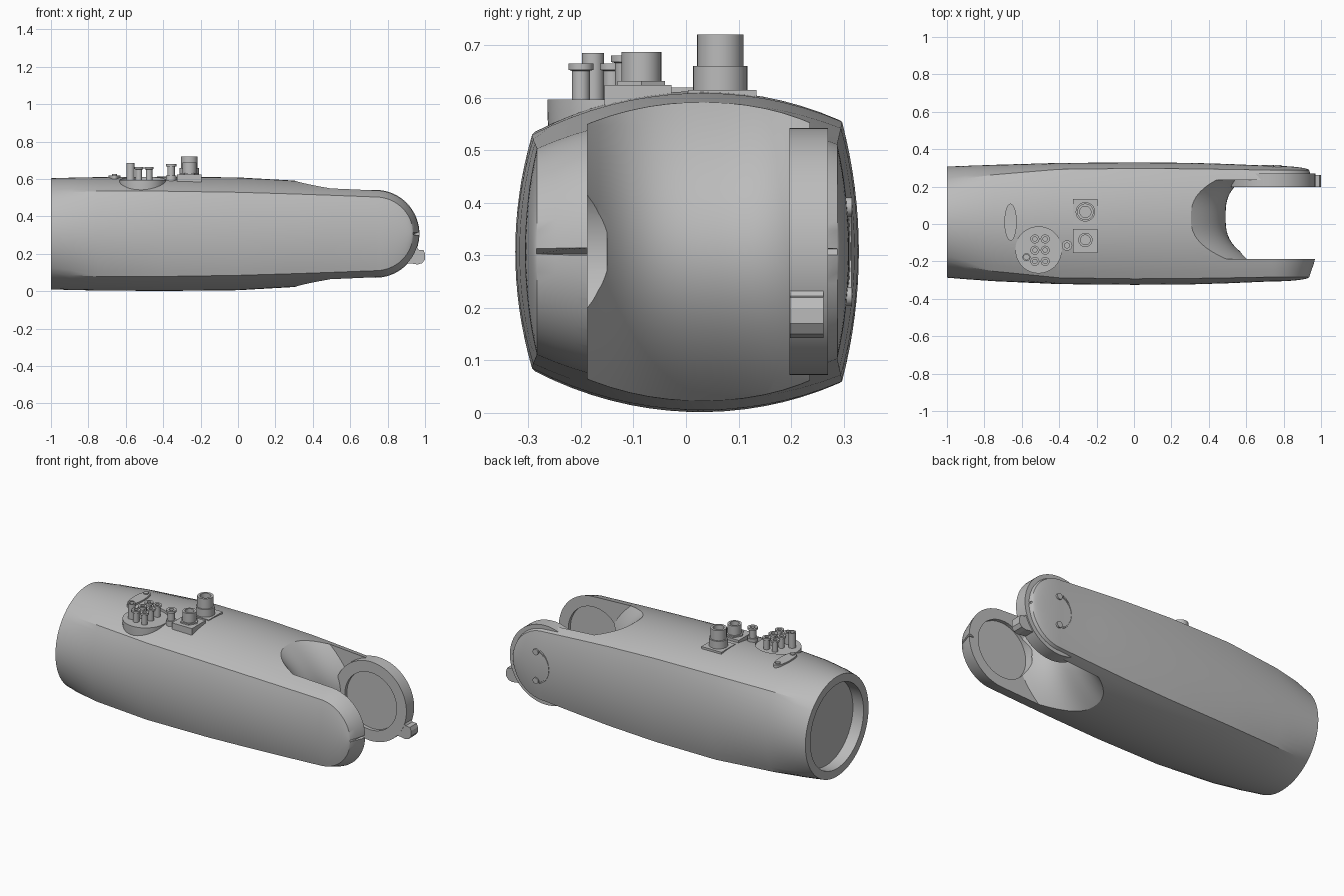
import bpy, bmesh, math
from mathutils import Vector

if "Cube" in bpy.data.objects:
    bpy.data.objects.remove(bpy.data.objects["Cube"])

grey = bpy.data.materials.new("plain_grey")
grey.use_nodes = True
grey.diffuse_color = (0.5, 0.5, 0.5, 1)
grey.node_tree.nodes["Principled BSDF"].inputs["Base Color"].default_value = (0.5, 0.5, 0.5, 1)

ZC = 0.307          # height of the long axis
PIVOT = 0.735       # x of the fork pivot


def finish(name, bm):
    bmesh.ops.recalc_face_normals(bm, faces=bm.faces)
    me = bpy.data.meshes.new(name)
    bm.to_mesh(me)
    bm.free()
    me.materials.append(grey)
    ob = bpy.data.objects.new(name, me)
    bpy.context.collection.objects.link(ob)
    return ob


def activate(ob):
    bpy.ops.object.select_all(action='DESELECT')
    ob.select_set(True)
    bpy.context.view_layer.objects.active = ob


def smooth(ob):
    activate(ob)
    bpy.ops.object.shade_smooth_by_angle(angle=math.radians(28))


def loft(name, rings):
    """Skin a list of equal closed rings and cap both ends."""
    bm = bmesh.new()
    rows = [[bm.verts.new(p) for p in ring] for ring in rings]
    n = len(rows[0])
    for a, b in zip(rows, rows[1:]):
        for i in range(n):
            j = (i + 1) % n
            bm.faces.new((a[i], a[j], b[j], b[i]))
    bm.faces.new(rows[0])
    bm.faces.new(rows[-1])
    return finish(name, bm)


def lathe(name, loc, profile, axis='Z', segs=40, sy=1.0):
    """Turn (radius, height) pairs about z or y."""
    rings = []
    for r, h in profile:
        ring = []
        for i in range(segs):
            a = math.tau * i / segs
            u, v = r * math.cos(a), r * math.sin(a) * sy
            p = (u, v, h) if axis == 'Z' else (u, h, v)
            ring.append(Vector(loc) + Vector(p))
        rings.append(ring)
    ob = loft(name, rings)
    smooth(ob)
    return ob


def slab(name, outline, y0, y1):
    """Extrude an (x, z) outline between two y planes."""
    return loft(name, [[(x, y, z) for x, z in outline] for y in (y0, y1)])


def block(name, x0, x1, y0, y1, z0, z1):
    return slab(name, [(x0, z0), (x1, z0), (x1, z1), (x0, z1)], y0, y1)


def cut(ob, cutter):
    m = ob.modifiers.new("cut", 'BOOLEAN')
    m.operation, m.object, m.solver = 'DIFFERENCE', cutter, 'EXACT'
    activate(ob)
    bpy.ops.object.modifier_apply(modifier=m.name)
    bpy.data.objects.remove(cutter)


def arc(c, s, u):
    """Height at u in -1..1 of an arc with half chord c and rise s."""
    r = (c * c + s * s) / (2 * s)
    return s - r + math.sqrt(max(r * r - (c * u) ** 2, 0))


def section(x, cy, cz, ay, az, back, t=0.0):
    """Four bowed sides; t rounds the section off around the pivot."""
    k = max(math.sqrt(1 - t * t), 0.03)
    off = 0.002 + 0.008 * max(0, -x) ** 3
    zf, zb = cz * k, (cz + back) * k
    N, pts = 16, []
    us = [2 * i / N - 1 for i in range(N)]
    for u in us:      # underside, front to back
        h = (zf + zb) / 2 + u * (zb - zf) / 2
        pts.append((cy * u, -h - arc(cy, (az - cz - back / 2) * k, u)))
    for u in us:      # back side, upward
        pts.append((cy + arc(zb, (ay - cy) * k, u), zb * u))
    for u in us:      # top, back to front
        h = (zf + zb) / 2 - u * (zb - zf) / 2
        pts.append((-cy * u, h + arc(cy, (az - cz - back / 2) * k, u)))
    for u in us:      # front side, downward
        pts.append((-cy - arc(zf, (ay - cy) * k, u), -zf * u))
    return [(x + t * (0.235 - 0.35 * max(0, abs(y) - 0.19)), y + off, z + ZC)
            for y, z in pts]


# main shell: round at the open end, square-shouldered toward the fork
stations = [
    (-1.0, .210, .210, .297, .297, 0), (-.9, .235, .221, .303, .300, .004),
    (-.75, .258, .228, .311, .303, .010), (-.4, .290, .228, .324, .305, .022),
    (0, .295, .222, .327, .301, .025), (.3, .293, .213, .325, .284, .022),
    (.5, .290, .206, .319, .272, .016), (PIVOT, .286, .197, .309, .260, .008),
]
rings = [section(*s) for s in stations]
tip = stations[-1][1:]
rings += [section(PIVOT, *tip, t=math.sin(math.pi / 2 * i / 16)) for i in range(1, 17)]
body = loft("arm_shell", rings)

# saddle-shaped fork gap
bm = bmesh.new()
NY, NZ = 20, 24
grid = []
for j in range(NZ + 1):
    zr = 0.36 * (2 * j / NZ - 1)
    row = []
    for i in range(NY + 1):
        y = -0.187 + 0.422 * i / NY
        x = 0.49 - 0.18 * min(abs(zr) / 0.28, 1.2) ** 2 + 0.11 * (abs(y - 0.04) / 0.21) ** 3
        row.append((bm.verts.new((x, y, ZC + zr)), bm.verts.new((1.2, y, ZC + zr))))
    grid.append(row)
for j in range(NZ):
    for i in range(NY):
        for k in (0, 1):
            bm.faces.new([grid[j][i][k], grid[j][i + 1][k], grid[j + 1][i + 1][k], grid[j + 1][i][k]])
    for i in (0, NY):
        bm.faces.new([grid[j][i][0], grid[j][i][1], grid[j + 1][i][1], grid[j + 1][i][0]])
for i in range(NY):
    for j in (0, NZ):
        bm.faces.new([grid[j][i][0], grid[j][i][1], grid[j][i + 1][1], grid[j][i + 1][0]])
cut(body, finish("gap_cutter", bm))

# open end, front bearing recess and seat for the connector pad
end = [[(x, .01 + .25 * math.cos(a * math.tau / 64), ZC + .25 * math.sin(a * math.tau / 64))
        for a in range(64)] for x in (-1.1, -.93)]
cut(body, loft("end_cutter", end))
cut(body, lathe("bearing_cutter", (PIVOT, 0, ZC), [(.17, -.207), (.17, -.15)], 'Y', 64))
cut(body, lathe("pad_cutter", (-.51, -.14, 0), [(.125, .594), (.125, .7)], segs=48))
smooth(body)

# hub on the back prong with its shallow recess, and the stop tab
lathe("back_hub", (PIVOT, 0, ZC),
      [(.235, .27), (.235, .197), (.17, .197), (.17, .217)], 'Y', 72)
slab("stop_tab", [(.88, .22), (.945, .25), (.965, .222), (.992, .22), (1, .2), (1, .17),
                  (.985, .15), (.96, .143), (.93, .148), (.88, .15)], .198, .262)

# curved mark with two studs on the back face
angles = [math.radians(115 + 130 * i / 16) for i in range(17)]
mark = [(.79 + .108 * math.cos(a), ZC + .108 * math.sin(a)) for a in angles]
mark += [(.79 + .1 * math.cos(a), ZC + .1 * math.sin(a)) for a in reversed(angles)]
slab("back_mark", mark, .28, .315)
for side in (-1, 1):
    lathe("back_stud", (.77, 0, ZC + side * .085), [(.018, .28), (.018, .316)], 'Y', 20)


def socket(name, x, y, z0, z1, r, lip=0.0, step=None):
    """Hollow connector barrel with optional lip or wider lower collar."""
    prof = [(r, z0)]
    if step:
        prof = [(step[0], z0), (step[0], step[1]), (r, step[1])]
    if lip:
        prof += [(r, z1 - .014), (r + lip, z1 - .012)]
    prof += [(r + lip, z1), (r * .68, z1), (r * .68, z1 - .03)]
    return lathe(name, (x, y, 0), prof, segs=28)


# round pad with its cluster of small sockets
lathe("connector_pad", (-.51, -.14, 0), [(.118, .45), (.124, .575), (.124, .596)], segs=48)
for x in (-.53, -.475):
    for y in (-.08, -.14, -.2):
        socket("small_socket", x, y, .59, .665, .017, .007)
socket("tall_socket", -.575, -.177, .59, .685, .021)

# two flanged connectors and the single post between them
block("large_flange", -.327, -.195, .004, .134, .56, .615)
socket("large_connector", -.26, .065, .6, .72, .044, step=(.052, .66))
block("medium_flange", -.327, -.195, -.155, -.028, .55, .624)
socket("medium_connector", -.26, -.085, .61, .687, .038)
lathe("medium_nut", (-.26, -.085, 0), [(.052, .62), (.052, .632)], segs=6)
socket("post_socket", -.358, -.115, .57, .68, .02, .008, step=(.028, .62))

# oval cover plate with two screws
lathe("oval_cover", (-.66, .01, 0), [(.033, .57), (.033, .619)], segs=40, sy=3)
for dy in (-.07, .07):
    lathe("cover_screw", (-.66, .01 + dy, 0), [(.014, .61), (.014, .626)], segs=20)
